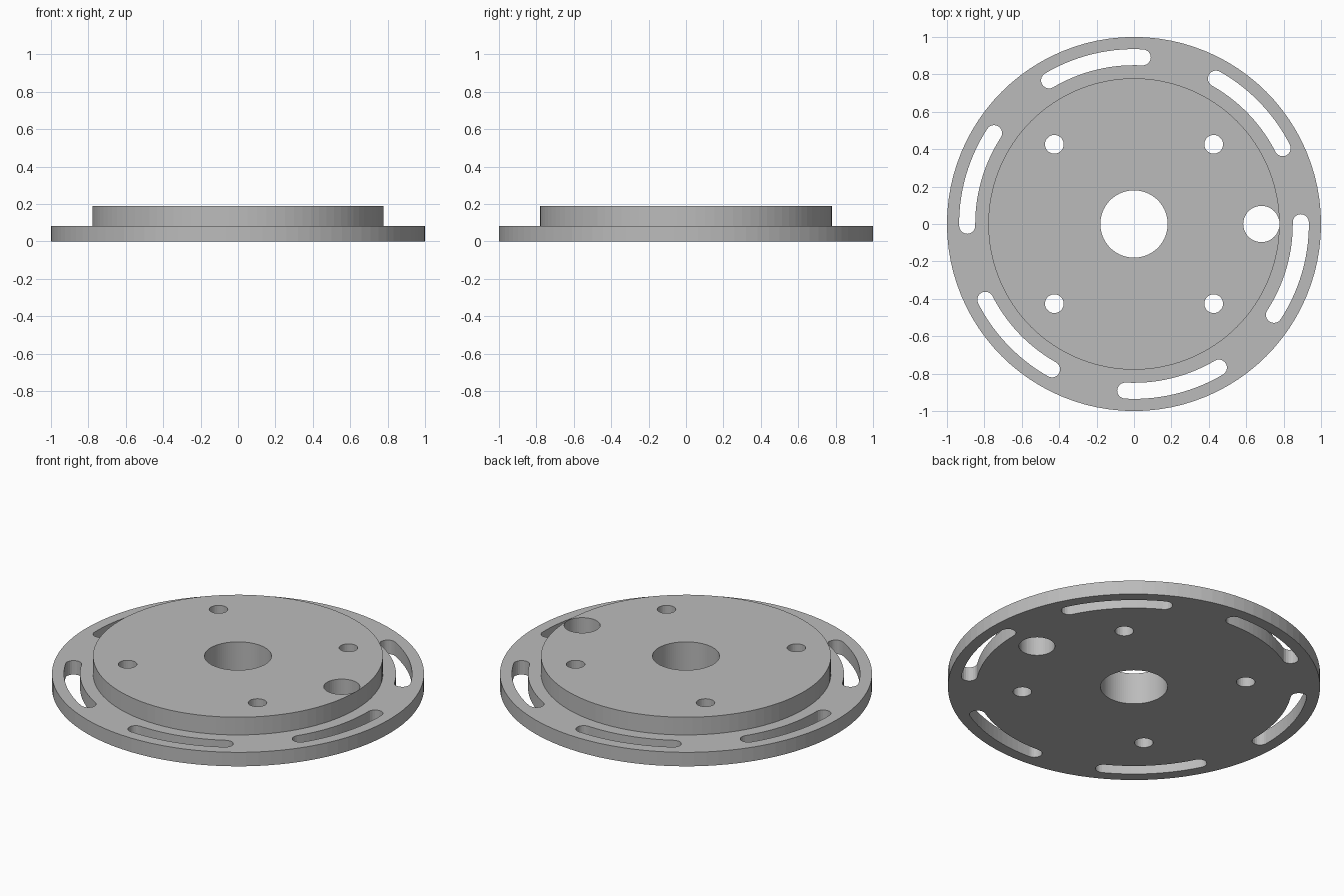
import bpy
import bmesh
from math import cos, sin, pi, radians

cube = bpy.data.objects.get("Cube")
if cube:
    bpy.data.objects.remove(cube, do_unlink=True)

SEGMENTS = 96
FLANGE_R, HUB_R, BORE_R = 1.0, 0.779, 0.18
FLANGE_Z, HUB_Z = 0.083, 0.188

metal = bpy.data.materials.new("plain grey metal")
metal.use_nodes = True
grey = (0.5, 0.5, 0.5, 1.0)
metal.diffuse_color = grey
metal.node_tree.nodes["Principled BSDF"].inputs["Base Color"].default_value = grey


def polar(r, a, cx=0.0, cy=0.0):
    return (cx + r * cos(a), cy + r * sin(a))


def make_object(name, bm):
    bmesh.ops.recalc_face_normals(bm, faces=bm.faces)
    mesh = bpy.data.meshes.new(name)
    bm.to_mesh(mesh)
    bm.free()
    mesh.materials.append(metal)
    obj = bpy.data.objects.new(name, mesh)
    bpy.context.collection.objects.link(obj)
    return obj


def lathe(name, profile):
    """Revolve a closed (radius, height) profile around z."""
    bm = bmesh.new()
    rings = []
    for i in range(SEGMENTS):
        a = 2 * pi * i / SEGMENTS
        rings.append([bm.verts.new((*polar(r, a), z)) for r, z in profile])
    n = len(profile)
    for i, ring in enumerate(rings):
        nxt = rings[(i + 1) % SEGMENTS]
        for j in range(n):
            k = (j + 1) % n
            bm.faces.new((ring[j], nxt[j], nxt[k], ring[k]))
    return make_object(name, bm)


def add_prism(bm, outline):
    """Extrude a flat outline right through the plate."""
    low, high = -0.1, HUB_Z + 0.1
    bottom = bm.faces.new([bm.verts.new((x, y, low)) for x, y in outline])
    moved = bmesh.ops.extrude_face_region(bm, geom=[bottom], use_keep_orig=True)
    verts = [g for g in moved["geom"] if isinstance(g, bmesh.types.BMVert)]
    bmesh.ops.translate(bm, verts=verts, vec=(0, 0, high - low))


def circle(cx, cy, r, n=32):
    return [polar(r, 2 * pi * i / n, cx, cy) for i in range(n)]


def arc(r, start, end, n, cx=0.0, cy=0.0):
    return [polar(r, start + (end - start) * i / n, cx, cy) for i in range(n + 1)]


def curved_slot(r, half, start, end):
    """Arc-shaped slot with round ends."""
    outer = arc(r + half, start, end, 14)
    inner = arc(r - half, end, start, 14)
    cap_end = arc(half, end, end + pi, 10, *polar(r, end))
    cap_start = arc(half, start + pi, start + 2 * pi, 10, *polar(r, start))
    return outer + cap_end[1:-1] + inner + cap_start[1:-1]


# Stepped disc with centre bore
plate = lathe("stepped_mounting_plate", [
    (BORE_R, 0), (FLANGE_R, 0), (FLANGE_R, FLANGE_Z),
    (HUB_R, FLANGE_Z), (HUB_R, HUB_Z), (BORE_R, HUB_Z)])

cuts = bmesh.new()
# Four bolt holes
for sx in (-1, 1):
    for sy in (-1, 1):
        add_prism(cuts, circle(sx * 0.426, sy * 0.426, 0.05))
# Larger offset hole near the rim of the hub
add_prism(cuts, circle(0.681, 0, 0.097, 48))
# Six adjustment slots in the flange
for i in range(6):
    turn = radians(60 * i)
    add_prism(cuts, curved_slot(0.892, 0.043, turn + radians(27), turn + radians(60.6)))
cutter = make_object("hole_cutter", cuts)
cutter.hide_render = True

# Cut the holes, then discard the cutter
mod = plate.modifiers.new("holes", "BOOLEAN")
mod.operation = "DIFFERENCE"
mod.solver = "EXACT"
mod.object = cutter
bpy.context.view_layer.objects.active = plate
plate.select_set(True)
bpy.ops.object.modifier_apply(modifier=mod.name)
bpy.data.objects.remove(cutter, do_unlink=True)
